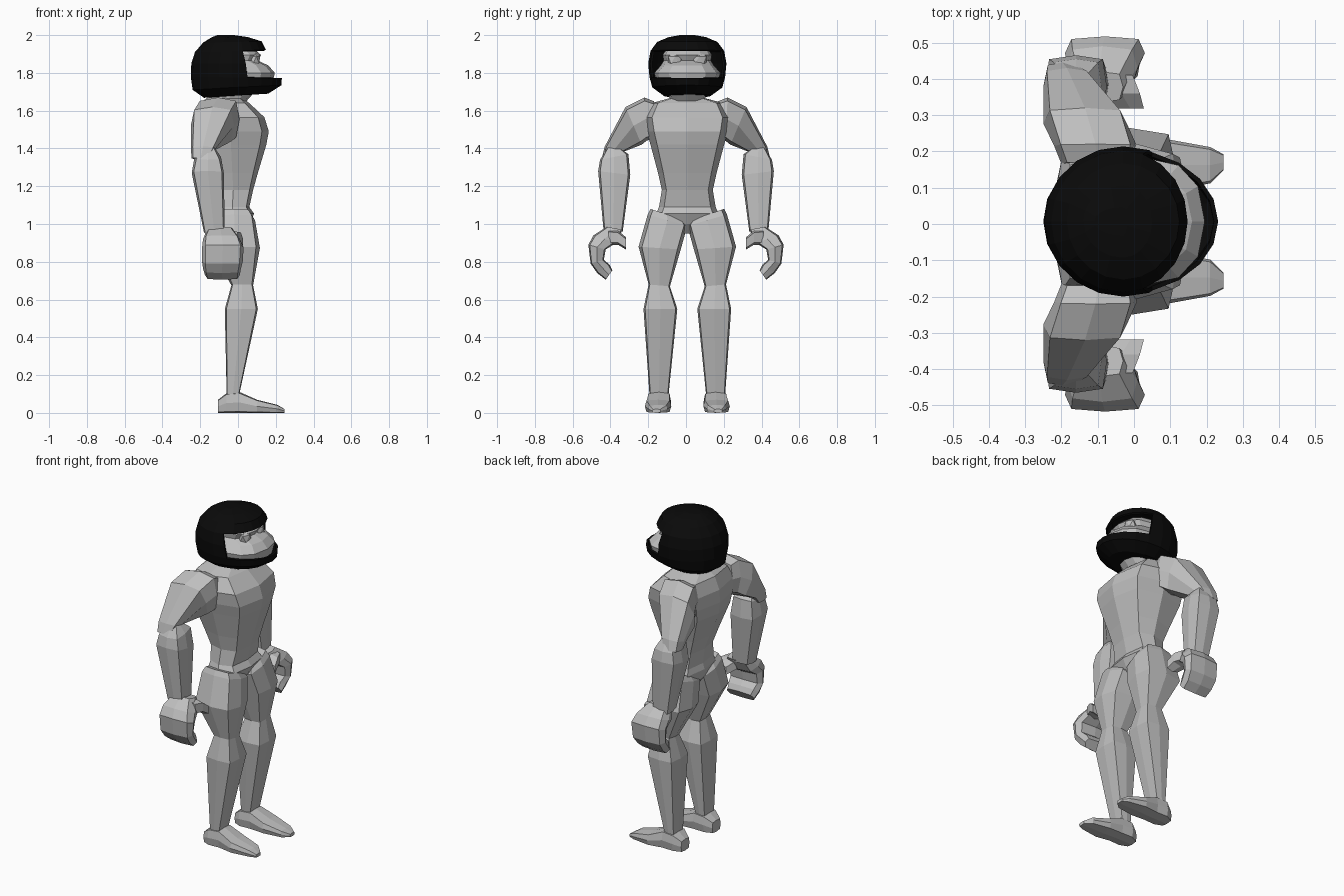
import bpy, bmesh, math
from mathutils import Vector as V

if "Cube" in bpy.data.objects:
    bpy.data.objects.remove(bpy.data.objects["Cube"])


def material(name, value):
    m = bpy.data.materials.new(name)
    m.diffuse_color = (value, value, value, 1)
    m.use_nodes = True
    m.node_tree.nodes["Principled BSDF"].inputs["Base Color"].default_value = m.diffuse_color
    return m


GREY = material("grey", 0.52)
BLACK = material("black", 0.003)
SHIFT = .007  # body sits slightly off the centre of the hands


def spow(v, p):
    return math.copysign(abs(v) ** p, v) if abs(v) > 1e-6 else 0.0


def ring(c, a, b, n=8, p=0.65):
    """Boxy ellipse with half axes a and b around c."""
    return [V(c) + V(a) * spow(math.cos(t), p) + V(b) * spow(math.sin(t), p)
            for t in (2 * math.pi * i / n for i in range(n))]


def section(outer, inner, x0, x1, n=8, p=0.5):
    """Section through two (y, z) points, spanning x0..x1."""
    o, i = V((0, *outer)), V((0, *inner))
    return ring((o + i) / 2 + V(((x0 + x1) / 2, 0, 0)), (o - i) / 2,
                V(((x1 - x0) / 2, 0, 0)), n, p)


def loft(name, rings, mat, skip=None, shift=SHIFT):
    bm = bmesh.new()
    vs = [[bm.verts.new(p) for p in r] for r in rings]
    n = len(rings[0])
    for k in range(len(vs) - 1):
        for i in range(n):
            j = (i + 1) % n
            if not (skip and skip(k, i)):
                bm.faces.new((vs[k][i], vs[k][j], vs[k + 1][j], vs[k + 1][i]))
    bm.faces.new(vs[0][::-1])
    bm.faces.new(vs[-1])
    bmesh.ops.recalc_face_normals(bm, faces=bm.faces)
    me = bpy.data.meshes.new(name)
    bm.to_mesh(me)
    bm.free()
    me.materials.append(mat)
    ob = bpy.data.objects.new(name, me)
    ob.location.y = shift
    bpy.context.collection.objects.link(ob)
    return ob


def pair(name, rings, mat, shift=0):
    for side, s in (("left", 1), ("right", -1)):
        loft(f"{side}_{name}", [[V((p.x, p.y * s, p.z)) for p in r] for r in rings],
             mat, shift=shift)


# torso: z, half width, back x, front x
torso = [(.95, .025, -.08, .02), (1.00, .10, -.12, .06), (1.055, .165, -.13, .085),
         (1.09, .15, -.12, .06), (1.18, .135, -.13, .08), (1.27, .155, -.165, .105),
         (1.42, .195, -.225, .15), (1.49, .215, -.235, .163), (1.565, .228, -.23, .14),
         (1.64, .19, -.2, .06), (1.67, .08, -.16, .02)]
loft("torso", [section((h, z), (-h, z), a, b, 8, .58) for z, h, a, b in torso], GREY)

# legs
pair("leg", [section(*s) for s in [
    ((.195, 1.08), (.02, 1.02), -.11, .07), ((.21, 1.05), (.0, .99), -.13, .09),
    ((.258, .88), (.035, .865), -.145, .116), ((.205, .68), (.092, .67), -.035, .08, 8, .35),
    ((.232, .55), (.053, .55), -.07, .105, 8, .3),
    ((.2, .09), (.1, .09), -.06, .005, 8, .3)]], GREY, SHIFT)

# feet: x, centre y, half width, top z
pair("foot", [ring((x, y, t / 2), (0, h, 0), (0, 0, t / 2), 8, .4) for x, y, h, t in [
    (-.105, .15, .04, .07), (-.06, .15, .065, .105), (.01, .15, .062, .11),
    (.1, .155, .07, .07), (.21, .155, .05, .042), (.247, .163, .022, .02)]], GREY, SHIFT)

# upper arms and forearms
pair("upper_arm", [section(*s) for s in [
    ((.17, 1.65), (.16, 1.46), -.2, .0), ((.22, 1.67), (.21, 1.44), -.22, .008),
    ((.32, 1.62), (.235, 1.42), -.25, -.02), ((.43, 1.41), (.325, 1.385), -.25, -.12),
    ((.445, 1.35), (.36, 1.345), -.245, -.15)]], GREY)
pair("forearm", [section(*s, 8, .4) for s in [
    ((.41, 1.415), (.36, 1.41), -.19, -.13), ((.455, 1.34), (.305, 1.37), -.23, -.09),
    ((.465, 1.28), (.295, 1.26), -.245, -.075), ((.435, .95), (.335, .96), -.18, -.07)]], GREY)

# cupped hands and thumbs
pair("hand", [section(*s) for s in [
    ((.42, .985), (.335, .97), -.16, -.03), ((.49, .94), (.37, .90), -.185, .01),
    ((.517, .89), (.425, .865), -.19, .03), ((.505, .79), (.435, .81), -.19, .025),
    ((.47, .74), (.405, .785), -.185, .015), ((.425, .705), (.39, .755), -.175, .01)]], GREY)
pair("thumb", [section(*s, 6) for s in [
    ((.41, .97), (.41, .89), -.1, .0), ((.36, .965), (.36, .89), -.09, .02),
    ((.318, .93), (.318, .865), -.05, .03)]], GREY)

# head with broad muzzle and brow
head = [(1.60, .08, -.16, .0), (1.69, .10, -.15, .08), (1.735, .16, -.13, .18),
        (1.80, .175, -.13, .195), (1.84, .14, -.13, .16), (1.865, .125, -.14, .105),
        (1.895, .13, -.14, .122), (1.93, .11, -.14, .08)]
loft("head", [section((h, z), (-h, z), a, b, 12, .85) for z, h, a, b in head], GREY)

# eyes
for s in (-1, 1):
    bpy.ops.mesh.primitive_ico_sphere_add(subdivisions=1, radius=.044,
                                          location=(.088, .064 * s + SHIFT, 1.868))
    bpy.context.object.name = "eye"
    bpy.context.object.scale.x = .75
    bpy.context.object.data.materials.append(GREY)

# helmet: back z, front z, back x, front x, half width
N = 20
MID = -.03


def shell(zb, zf, xb, xf, h):
    pts = []
    for i in range(N):
        t = 2 * math.pi * i / N
        c = math.cos(t)
        x = MID + c * ((xf - MID) if c > 0 else (MID - xb))
        pts.append(V((x, h * math.sin(t), zb + (zf - zb) * (1 + c) / 2)))
    return pts


levels = [(1.668, 1.69, -.18, .16, .125), (1.71, 1.735, -.24, .23, .185),
          (1.78, 1.772, -.25, .232, .2), (1.85, 1.85, -.247, .2, .207),
          (1.91, 1.922, -.228, .148, .195), (1.96, 1.967, -.185, .125, .16),
          (1.988, 1.99, -.14, .05, .1), (2.0, 2.0, -.11, -.02, .04)]
helmet = loft("helmet", [shell(*l) for l in levels], BLACK,
              skip=lambda k, i: k in (2, 3) and (i < 4 or i >= N - 4))
solid = helmet.modifiers.new("thickness", 'SOLIDIFY')
solid.thickness = .012
solid.offset = -1
